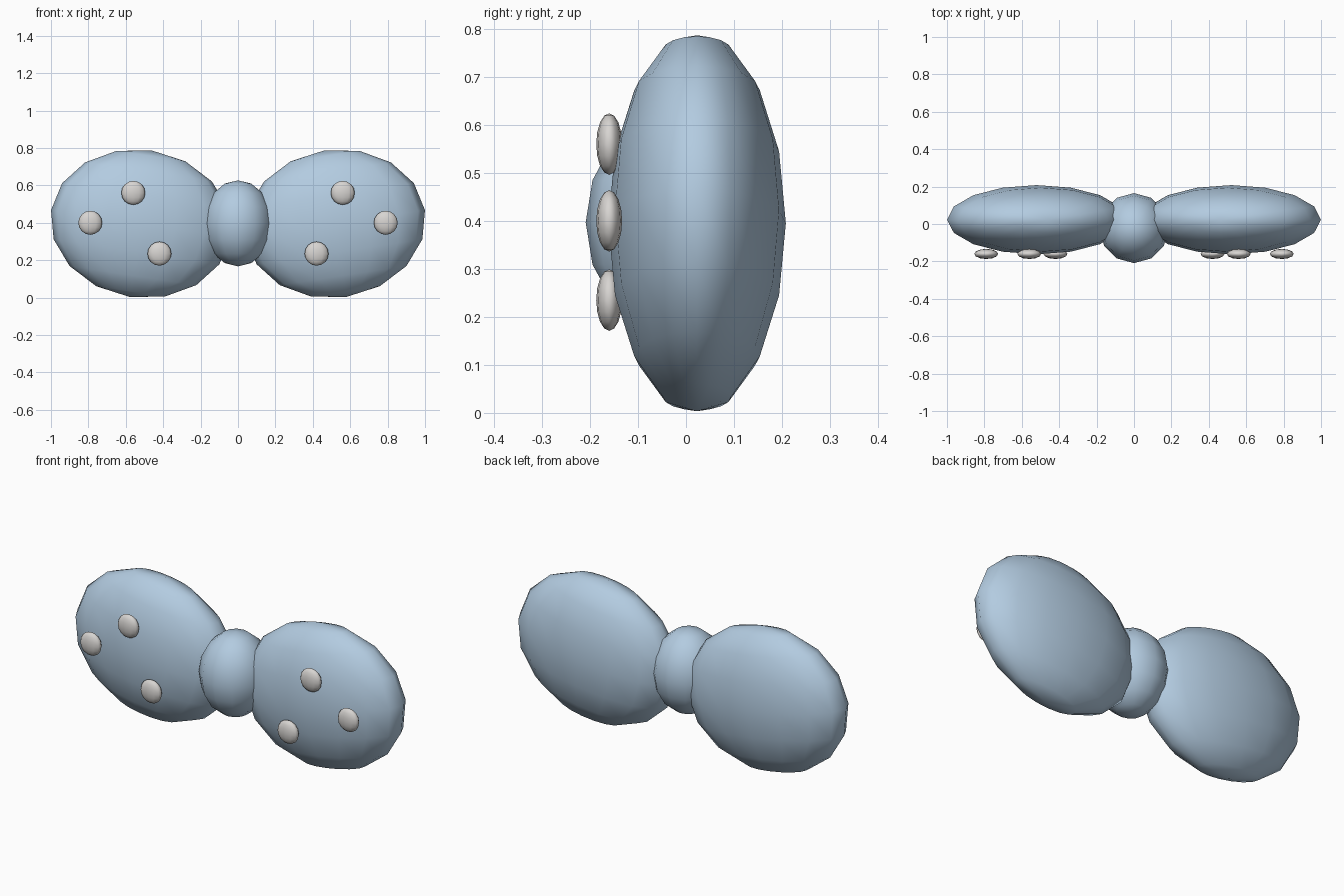
import bpy

cube = bpy.data.objects.get("Cube")
if cube:
    bpy.data.objects.remove(cube, do_unlink=True)


def make_material(name, color):
    mat = bpy.data.materials.new(name)
    mat.use_nodes = True
    mat.diffuse_color = (*color, 1)
    mat.node_tree.nodes["Principled BSDF"].inputs["Base Color"].default_value = (*color, 1)
    return mat


blue = make_material("soft blue", (0.45, 0.60, 0.75))
white = make_material("off white", (0.68, 0.66, 0.64))


def ellipsoid(name, center, radii, mat, segments=12, rings=8, tilt=0.0):
    bpy.ops.mesh.primitive_uv_sphere_add(segments=segments, ring_count=rings,
                                         location=center, rotation=(0, tilt, 0))
    obj = bpy.context.object
    obj.name = name
    obj.scale = radii
    bpy.ops.object.transform_apply(location=False, rotation=False, scale=True)
    bpy.ops.object.shade_smooth()
    obj.data.materials.append(mat)
    return obj


# Centre knot of the bow
ellipsoid("knot", (0, -0.022, 0.397), (0.185, 0.187, 0.23), blue)

# Mirrored lobes, each with three flattened dots on the front
dots = [(0.56, 0.56), (0.79, 0.40), (0.42, 0.235)]
for side, label in ((1, "left"), (-1, "right")):
    ellipsoid(f"{label}_lobe", (side * 0.52, 0.023, 0.395), (0.485, 0.185, 0.396),
              blue, segments=16, tilt=-side * 0.15)
    for i, (x, z) in enumerate(dots, 1):
        ellipsoid(f"{label}_dot_{i}", (side * x, -0.16, z), (0.064, 0.027, 0.064), white)
